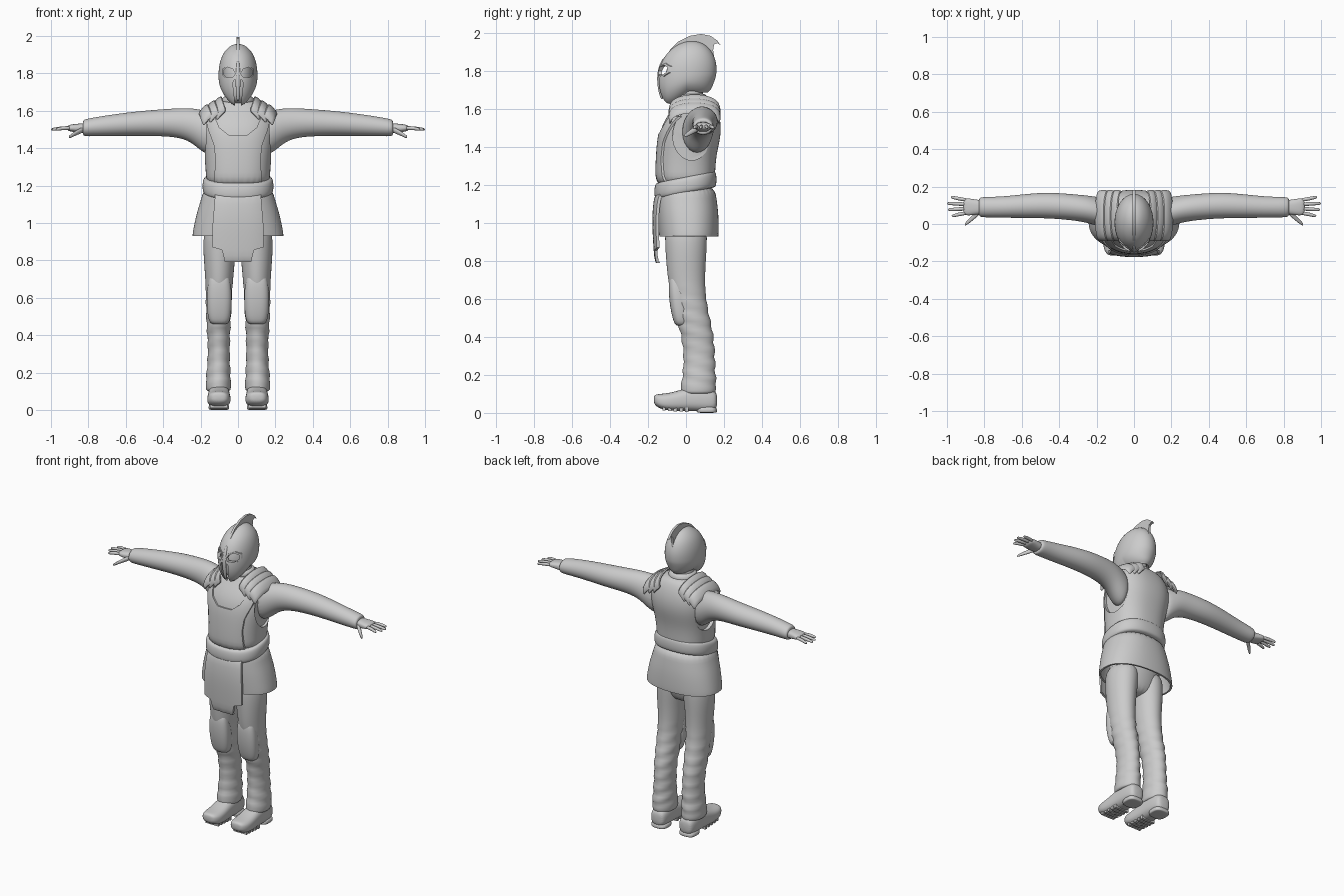
import bpy, bmesh
from math import sin, cos, pi, radians, copysign

cube = bpy.data.objects.get("Cube")
if cube:
    bpy.data.objects.remove(cube, do_unlink=True)

grey = bpy.data.materials.new("plain grey")
grey.use_nodes = True
COLOUR = (.6, .6, .6, 1)
grey.diffuse_color = COLOUR
grey.node_tree.nodes["Principled BSDF"].inputs["Base Color"].default_value = COLOUR
parts = []


def place(axis, t, a, b):
    """Point at t along the axis and (a, b) in the plane across it."""
    return ((t, a, b), (a, t, b), (a, b, t))[axis]


def bake(obj):
    """Turn the modifier stack into plain mesh."""
    graph = bpy.context.evaluated_depsgraph_get()
    graph.update()
    mesh = bpy.data.meshes.new_from_object(obj.evaluated_get(graph))
    obj.modifiers.clear()
    obj.data = mesh


def modify(obj, kind, **settings):
    mod = obj.modifiers.new(kind.lower(), kind)
    for key, value in settings.items():
        setattr(mod, key, value)
    bake(obj)


def make(name, bm):
    bmesh.ops.recalc_face_normals(bm, faces=bm.faces)
    mesh = bpy.data.meshes.new(name)
    bm.to_mesh(mesh)
    bm.free()
    mesh.materials.append(grey)
    obj = bpy.data.objects.new(name, mesh)
    bpy.context.scene.collection.objects.link(obj)
    parts.append(obj)
    return obj


def mirror(obj):
    modify(obj, "MIRROR", use_mirror_merge=False)
    return obj


def loft(name, rings, axis=2, power=2.0, sides=24, shell=0.0, open_ends=False, warp=None):
    """Skin of rounded rings (position, centre a, centre b, radius a, radius b)."""
    bm = bmesh.new()
    loops = []
    for t, ca, cb, ra, rb in rings:
        loop = []
        for i in range(sides):
            c, s = cos(2 * pi * i / sides), sin(2 * pi * i / sides)
            a = ca + ra * copysign(abs(c) ** (2 / power), c)
            b = cb + rb * copysign(abs(s) ** (2 / power), s)
            loop.append(bm.verts.new(place(axis, t, a, b)))
        loops.append(loop)
    for low, high in zip(loops, loops[1:]):
        for i in range(sides):
            j = (i + 1) % sides
            bm.faces.new((low[i], low[j], high[j], high[i]))
    bm.faces.new(loops[-1])
    if not open_ends:
        bm.faces.new(loops[0])
    obj = make(name, bm)
    modify(obj, "SUBSURF", levels=2)
    if warp:
        for v in obj.data.vertices:
            v.co = warp(*v.co)
    if shell:
        modify(obj, "SOLIDIFY", thickness=shell, offset=0)
    return obj


def prism(name, outline, axis, low, high):
    bm = bmesh.new()
    ends = [[bm.verts.new(place(axis, t, a, b)) for a, b in outline] for t in (low, high)]
    count = len(outline)
    for end in ends:
        bm.faces.new(end)
    for i in range(count):
        j = (i + 1) % count
        bm.faces.new((ends[0][i], ends[0][j], ends[1][j], ends[1][i]))
    return make(name, bm)


def cut(obj, cutter, operation="DIFFERENCE"):
    modify(obj, "BOOLEAN", object=cutter, operation=operation, solver="EXACT")
    parts.remove(cutter)
    bpy.data.objects.remove(cutter, do_unlink=True)


def both_sides(half):
    """Close an outline by reflecting its right half."""
    return half + [(-x, z) for x, z in reversed(half)]


def scaled(outline, factor):
    cx = sum(p[0] for p in outline) / len(outline)
    cz = sum(p[1] for p in outline) / len(outline)
    return [(cx + (x - cx) * factor, cz + (z - cz) * factor) for x, z in outline]


def grown(rings, extra):
    return [(t, a, b, ra + extra, rb + extra) for t, a, b, ra, rb in rings]


# Vest with recessed armholes
torso = [(1.18, 0, 0, .17, .15), (1.27, 0, 0, .172, .154), (1.36, 0, .005, .18, .155),
         (1.45, 0, .02, .195, .163), (1.52, 0, .03, .198, .155), (1.58, 0, .042, .185, .13),
         (1.63, 0, .05, .14, .1), (1.66, 0, .04, .085, .08)]
vest = loft("vest", torso, power=2.4, sides=32)
hole = [(.03 + .1 * cos(k * pi / 16), 1.46 + .13 * sin(k * pi / 16)) for k in range(32)]
cut(vest, mirror(prism("armhole_cutter", hole, 0, .155, .4)))

# Raised breastplate with a scooped neckline
plate = loft("breastplate", grown(torso, .004), power=2.4, sides=32, shell=.01)
half = [(0, 1.46), (.05, 1.47), (.1, 1.51), (.125, 1.57), (.175, 1.56), (.16, 1.5),
        (.13, 1.42), (.12, 1.34), (.13, 1.2)]
cut(plate, prism("plate_cutter", both_sides(half[1:]), 1, -.4, -.02), "INTERSECT")

# Neck and collar
loft("neck", [(1.6, 0, .04, .075, .07), (1.68, 0, .025, .065, .065), (1.75, 0, .02, .06, .06)])
loft("collar", [(1.63, 0, .035, .095, .09), (1.66, 0, .03, .088, .085), (1.685, 0, .03, .075, .075)])

# Tilted belt
loft("belt", [(1.155, 0, 0, .165, .145), (1.16, 0, -.003, .188, .162), (1.2, 0, -.003, .192, .166),
              (1.24, 0, -.003, .186, .16), (1.245, 0, 0, .165, .145)], power=2.4, sides=32,
     warp=lambda x, y, z: (x, y, z + .2 * y))

# Open skirt and its front flap
loft("skirt", [(.93, 0, .015, .238, .15), (.95, 0, .015, .237, .152), (1.05, 0, .01, .217, .156),
               (1.13, 0, .003, .19, .152), (1.2, 0, 0, .175, .145)],
     power=2.3, sides=32, shell=.012, open_ends=True)
flap = loft("front_flap", [(.74, 0, 0, .24, .155), (.85, 0, 0, .24, .164), (1, 0, 0, .235, .173),
                           (1.1, 0, 0, .21, .168), (1.2, 0, 0, .185, .15)],
            power=2.5, sides=32, shell=.014)
half = [(.07, .79), (.085, .855), (.135, .87), (.135, 1), (.12, 1.18)]
cut(flap, prism("flap_cutter", both_sides(half), 1, -.4, -.03), "INTERSECT")

# Hips and trousers, gathered in folds below the knee
loft("hips", [(.82, 0, 0, .09, .07), (.88, 0, 0, .17, .1), (1, 0, .005, .175, .12),
              (1.15, 0, 0, .16, .13)])


def fold(x, y, z):
    fade = max(0, min(1, (.68 - z) / .1, (z - .13) / .05))
    swell = 1 + fade * .045 * sin(85 * z + 22 * y + 14 * x)
    return .106 + (x - .106) * swell, .05 + (y - .05) * swell, z


mirror(loft("trouser_leg", [
    (.1, .105, .065, .055, .075), (.105, .105, .065, .068, .094), (.15, .105, .066, .068, .093),
    (.22, .104, .07, .062, .085), (.32, .102, .07, .058, .082), (.42, .104, .058, .062, .086),
    (.5, .104, .036, .067, .089), (.6, .103, .015, .069, .09), (.7, .1, .002, .075, .098),
    (.8, .1, .0, .083, .105), (.9, .095, .0, .093, .112), (1, .09, .0, .085, .11)], warp=fold))

# Knee pads
mirror(loft("knee_pad", [(.455, .1, -.02, .04, .03), (.48, .1, -.025, .06, .042),
                         (.56, .1, -.035, .068, .05), (.64, .1, -.045, .067, .047),
                         (.71, .1, -.055, .055, .035), (.73, .1, -.05, .04, .02)], power=2.6))

# Boots with heel and tread bars
mirror(loft("boot", [(.165, .102, .065, .035, .035), (.145, .102, .065, .052, .06),
                     (.08, .102, .075, .058, .068), (.01, .102, .073, .058, .063),
                     (-.06, .102, .06, .062, .05), (-.12, .102, .058, .064, .043),
                     (-.155, .102, .066, .05, .033), (-.17, .102, .07, .03, .02)],
            axis=1, power=2.6))
mirror(loft("boot_heel", [(0, .102, .11, .05, .05), (.004, .102, .11, .056, .054),
                          (.04, .102, .11, .056, .052)], power=3))
for k in range(5):
    y = -.125 + k * .03
    z = .012 - .002 * k
    edge = [(y, z), (y + .018, z), (y + .018, z + .025), (y, z + .025)]
    mirror(prism("sole_tread", edge, 0, .055, .15))

# Sleeves
mirror(loft("sleeve", [
    (.13, .05, 1.47, .08, .115), (.19, .065, 1.49, .08, .115), (.25, .08, 1.525, .073, .09),
    (.33, .09, 1.537, .07, .077), (.45, .1, 1.535, .07, .07), (.57, .097, 1.53, .065, .064),
    (.7, .09, 1.52, .057, .056), (.79, .09, 1.512, .055, .049), (.825, .09, 1.508, .053, .045),
    (.83, .09, 1.508, .04, .033)], axis=0))

# Hands
mirror(loft("palm", [(.8, .09, 1.506, .036, .027), (.84, .09, 1.506, .04, .026),
                     (.88, .091, 1.508, .046, .021), (.915, .093, 1.507, .046, .015)],
            axis=0, power=2.5))
for k, reach in enumerate((.975, .995, 1, .98)):
    y = .059 + k * .023
    spread = (k - 1.5) * .005
    mirror(loft("finger", [(.89, y, 1.508, .011, .012), (.94, y + spread, 1.507, .011, .011),
                           (reach - .01, y + spread * 2, 1.501, .009, .009),
                           (reach, y + spread * 2, 1.5, .005, .005)], axis=0, sides=8))
mirror(loft("thumb", [(.82, .07, 1.502, .015, .015), (.85, .045, 1.49, .017, .016),
                      (.88, .018, 1.473, .014, .012), (.9, .0, 1.461, .01, .009),
                      (.905, -.004, 1.459, .005, .005)], axis=0, sides=10))

# Overlapping shoulder bands arching from chest to back
for k in range(3):
    bm = bmesh.new()
    rows = []
    for i in range(17):
        arch = sin(pi * i / 16) ** .7
        x, y = .085 + .036 * k - .025 * (1 - arch), .045 - .13 * cos(pi * i / 16)
        z = 1.595 - .014 * k + (.08 - .007 * k) * arch
        rows.append([bm.verts.new((x + .026 * j, y, z - (.004 + .012 * j) * j)) for j in range(3)])
    for one, two in zip(rows, rows[1:]):
        for j in range(2):
            bm.faces.new((one[j], one[j + 1], two[j + 1], two[j]))
    band = make("shoulder_band", bm)
    modify(band, "SOLIDIFY", thickness=.016, offset=0)
    modify(band, "SUBSURF", levels=1)
    mirror(band)


# Helmet, lower at the chin than at the nape
def lift_nape(x, y, z):
    low = max(0, min(1, (1.78 - z) / .15))
    return x, y, z + max(0, min(.065, .6 * (y + .1))) * low


shape = [(1.625, 0, .01, .05, .1), (1.65, 0, .005, .07, .122), (1.7, 0, .0, .092, .138),
         (1.76, 0, .004, .098, .147), (1.82, 0, .012, .098, .145), (1.87, 0, .018, .088, .128),
         (1.91, 0, .024, .07, .1), (1.94, 0, .03, .04, .058), (1.95, 0, .03, .015, .02)]
helmet = loft("helmet", shape, sides=32, shell=.014, open_ends=True, warp=lift_nape)
eye = [(.014, 1.8), (.025, 1.782), (.06, 1.778), (.077, 1.795), (.075, 1.82), (.055, 1.833),
       (.028, 1.822)]
cut(helmet, mirror(prism("eye_cutter", eye, 1, -.3, -.03)))
slit = [(.012, 1.6), (.028, 1.75), (.02, 1.765)]
cut(helmet, prism("slit_cutter", both_sides(slit), 1, -.3, -.03))

# Raised eye rims
rim = loft("eye_rim", grown(shape, .004), sides=32, shell=.016, open_ends=True, warp=lift_nape)
cut(rim, mirror(prism("rim_cutter", scaled(eye, 1.3), 1, -.3, -.03)), "INTERSECT")
cut(rim, mirror(prism("eye_cutter", eye, 1, -.4, -.02)))

# Nose guard, crest and the face inside
loft("nose_guard", [(1.65, 0, -.125, .008, .008), (1.7, 0, -.138, .012, .01),
                    (1.77, 0, -.145, .014, .01), (1.83, 0, -.134, .01, .009),
                    (1.87, 0, -.113, .007, .008)], sides=12)
ridge = [(-.115, 1.86), (-.085, 1.91), (-.04, 1.955), (.02, 1.985), (.08, 1.995), (.13, 1.985),
         (.165, 1.96), (.183, 1.935), (.165, 1.947), (.148, 1.94), (.143, 1.91), (.15, 1.86),
         (.1, 1.83), (-.08, 1.83)]
prism("crest", ridge, 0, -.007, .007)
loft("face", [(1.64, 0, -.03, .035, .05), (1.68, 0, -.02, .065, .085), (1.76, 0, .0, .08, .112),
              (1.84, 0, .01, .078, .11), (1.9, 0, .02, .05, .07)])

# Smooth shading with crisp edges
bpy.ops.object.select_all(action="DESELECT")
for obj in parts:
    obj.select_set(True)
bpy.context.view_layer.objects.active = parts[0]
bpy.ops.object.shade_smooth_by_angle(angle=radians(40))
